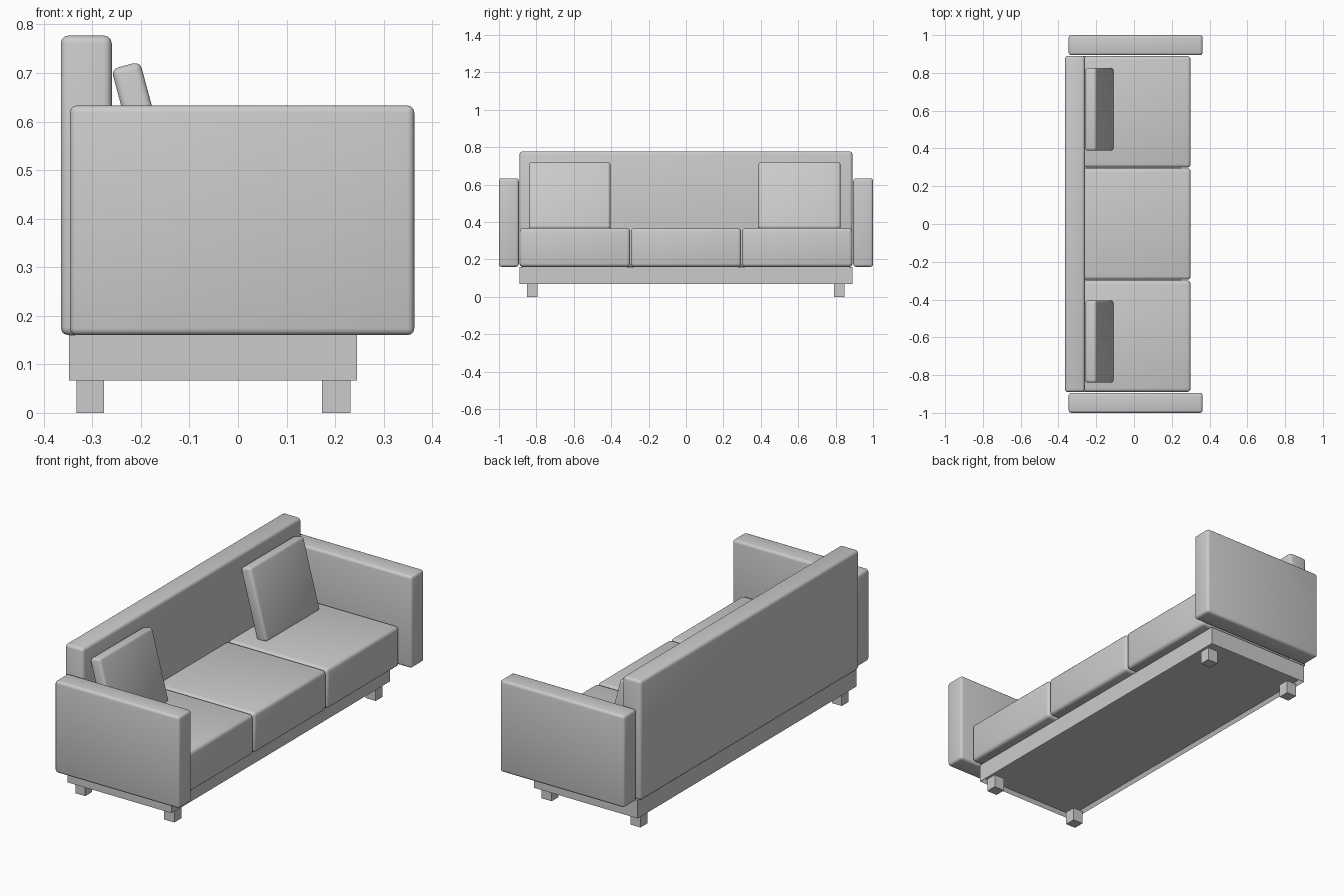
import bpy, bmesh, math

if "Cube" in bpy.data.objects:
    bpy.data.objects.remove(bpy.data.objects["Cube"])

def box(name, x, y, z, bevel=0.0, segments=3, tilt=0.0):
    """Box from (min, max) ranges, optionally rounded and tilted about y."""
    lo, hi = zip(x, y, z)
    bm = bmesh.new()
    bmesh.ops.create_cube(bm, size=1)
    bmesh.ops.scale(bm, vec=[b - a for a, b in zip(lo, hi)], verts=bm.verts)
    if bevel:
        bmesh.ops.bevel(bm, geom=bm.edges[:], offset=bevel, segments=segments,
                        profile=0.5, affect='EDGES')
    me = bpy.data.meshes.new(name)
    bm.to_mesh(me)
    bm.free()
    ob = bpy.data.objects.new(name, me)
    ob.location = [(a + b) / 2 for a, b in zip(lo, hi)]
    ob.rotation_euler.y = tilt
    bpy.context.collection.objects.link(ob)
    if bevel:
        bpy.ops.object.select_all(action='DESELECT')
        ob.select_set(True)
        bpy.context.view_layer.objects.active = ob
        bpy.ops.object.shade_smooth_by_angle(angle=math.radians(35))
    return ob

# Base frame with a shallow recess underneath
base = box("base_frame", (-0.348, 0.245), (-0.89, 0.89), (0.067, 0.16))
bm = bmesh.new()
bm.from_mesh(base.data)
bm.normal_update()
bottom = [f for f in bm.faces if f.normal.z < -0.9]
bmesh.ops.inset_region(bm, faces=bottom, thickness=0.015)
bmesh.ops.translate(bm, vec=(0, 0, 0.02), verts=bottom[0].verts)
bm.to_mesh(base.data)
bm.free()

# Legs
for depth, x in (("back", (-0.333, -0.276)), ("front", (0.173, 0.232))):
    for side, y in (("left", (-0.85, -0.793)), ("right", (0.79, 0.847))):
        box(f"{depth}_{side}_leg", x, y, (0, 0.068))

# Backrest
box("backrest", (-0.365, -0.26), (-0.89, 0.89), (0.16, 0.777), 0.016)

# Armrests
for side, y in (("left", (-1.0, -0.894)), ("right", (0.894, 1.0))):
    box(f"{side}_armrest", (-0.346, 0.363), y, (0.16, 0.633), 0.014)

# Three seat cushions
for i in range(3):
    c = (i - 1) * 0.594
    box(f"seat_cushion_{i + 1}", (-0.268, 0.30), (c - 0.295, c + 0.295),
        (0.16, 0.367), 0.018)

# Leaning pillows
for side, y in (("left", (-0.84, -0.405)), ("right", (0.388, 0.826))):
    box(f"{side}_pillow", (-0.214, -0.153), y, (0.352, 0.722), 0.014,
        tilt=math.radians(-15))
